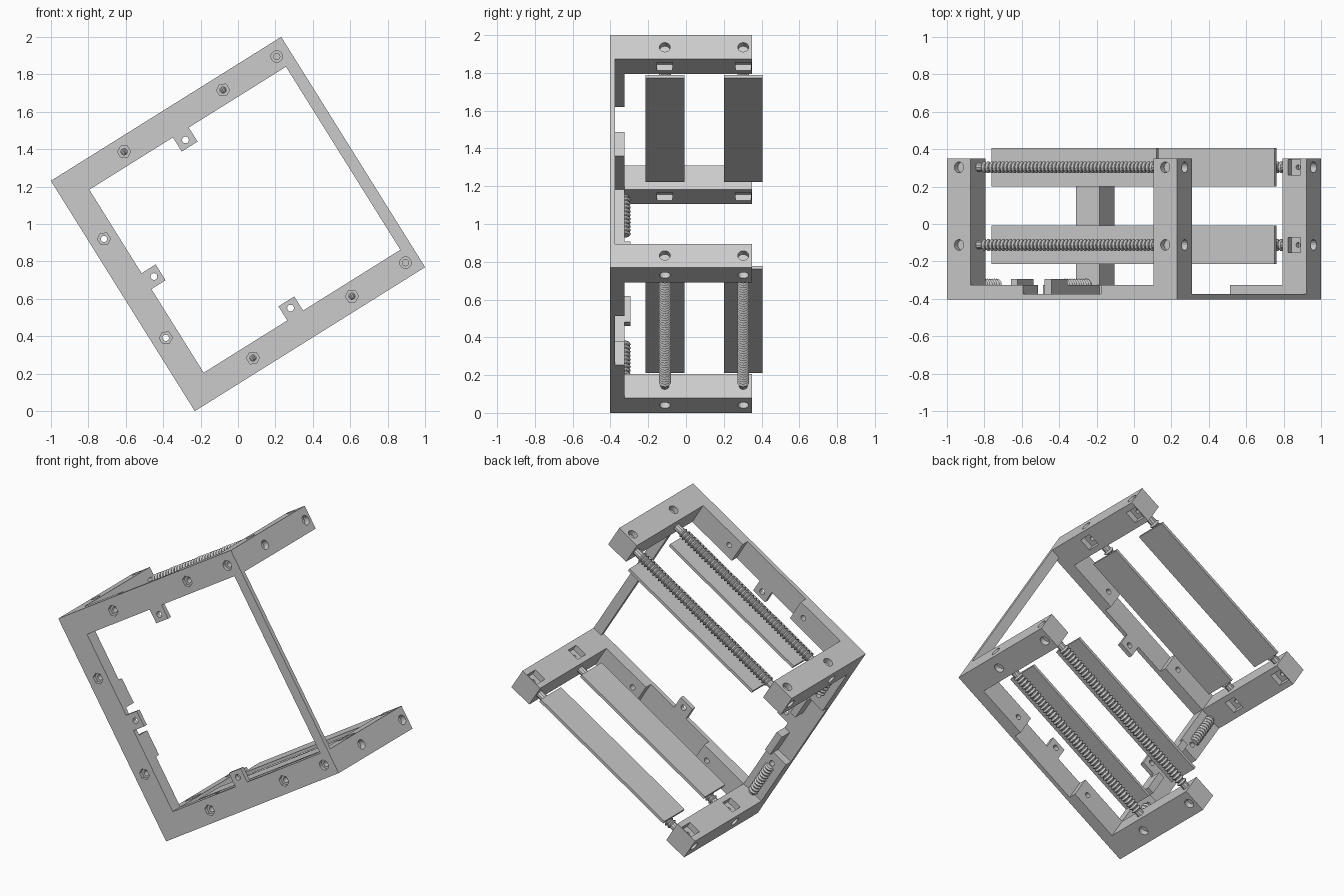
import bpy
import bmesh
from math import radians, pi
from mathutils import Matrix, Vector

cube = bpy.data.objects.get("Cube")
if cube:
    bpy.data.objects.remove(cube, do_unlink=True)

# Everything is laid out square, then tilted about the depth axis
TILT = Matrix.Translation((0, 0, 1)) @ Matrix.Rotation(radians(-32), 4, 'Y')
H, IN = 0.726, 0.577          # outer and inner half size of the frame
MID = 0.65                    # centre line of the bars
FRONT, THIN, THICK, BACK = -0.403, -0.375, -0.325, 0.35
ROWS = (-0.112, 0.303)        # depth of the two rod rows

grey = bpy.data.materials.new("light grey")
grey.use_nodes = True
COLOUR = (0.6, 0.6, 0.6, 1)
grey.diffuse_color = COLOUR
grey.node_tree.nodes["Principled BSDF"].inputs["Base Color"].default_value = COLOUR


def finish(name, bm):
    bmesh.ops.recalc_face_normals(bm, faces=bm.faces)
    mesh = bpy.data.meshes.new(name)
    bm.to_mesh(mesh)
    bm.free()
    mesh.transform(TILT)
    mesh.materials.append(grey)
    obj = bpy.data.objects.new(name, mesh)
    bpy.context.collection.objects.link(obj)
    return obj


def add_box(bm, xs, ys, zs):
    lo, hi = Vector((xs[0], ys[0], zs[0])), Vector((xs[1], ys[1], zs[1]))
    m = Matrix.Translation((lo + hi) / 2) @ Matrix.Diagonal((*(hi - lo), 1))
    bmesh.ops.create_cube(bm, size=1, matrix=m)


def add_cyl(bm, start, end, r1, r2=None, sides=16):
    a, b = Vector(start), Vector(end)
    m = Matrix.Translation((a + b) / 2) @ (b - a).to_track_quat('Z', 'Y').to_matrix().to_4x4()
    bmesh.ops.create_cone(bm, cap_ends=True, segments=sides, radius1=r1,
                          radius2=r1 if r2 is None else r2, depth=(b - a).length, matrix=m)


# Cutters: narrow bores, and wider recesses for nuts and screw heads
bores, recesses = bmesh.new(), bmesh.new()
for s in (-1, 1):
    spots = [(s * 0.312, MID), (s * 0.312, -MID), (-MID, s * 0.312)]
    for x, z in spots:
        add_cyl(bores, (x, -0.5, z), (x, -0.2, z), 0.017)
        add_cyl(recesses, (x, -0.45, z), (x, FRONT + 0.02, z), 0.035, sides=6)
    add_cyl(bores, (MID, -0.45, s * MID), (MID, -0.34, s * MID), 0.017)
    add_cyl(recesses, (MID, -0.45, s * MID), (MID, FRONT + 0.02, s * MID), 0.031)
    for t in (-1, 1):
        for y in ROWS:
            add_cyl(recesses, (s * 0.69, y, t * MID), (s * 0.8, y, t * MID), 0.029)
            add_cyl(recesses, (s * MID, y, t * 0.69), (s * MID, y, t * 0.8), 0.029)
            add_box(recesses, (s * MID - 0.04, s * MID + 0.04), (y - 0.041, y + 0.041),
                    sorted((t * 0.54, t * 0.615)))
            add_cyl(bores, (s * MID, y, t * 0.6), (s * MID, y, t * 0.64), 0.013)
for x, z in ((0, 0.53), (0, -0.53), (-0.53, 0)):
    add_cyl(bores, (x, -0.5, z), (x, -0.3, z), 0.018)
cutters = [finish("bore_cutter", bores), finish("recess_cutter", recesses)]
for c in cutters:
    c.hide_render = True
    c.hide_viewport = True
    c.display_type = 'WIRE'


def box(name, xs, ys, zs, cut=True):
    bm = bmesh.new()
    add_box(bm, sorted(xs), ys, sorted(zs))
    obj = finish(name, bm)
    if cut:
        for c in cutters:
            mod = obj.modifiers.new("cut", 'BOOLEAN')
            mod.operation = 'DIFFERENCE'
            mod.solver = 'EXACT'
            mod.object = c
    return obj


# Corner legs
for s, side in ((-1, "right"), (1, "left")):
    for t, level in ((-1, "lower"), (1, "upper")):
        box(f"{level}_{side}_leg", (s * IN, s * H), (FRONT, BACK), (t * IN, t * H))

# Front bars: thick ends, thin middle and a drilled tab
N = 0.245
for t, level in ((-1, "lower"), (1, "upper")):
    zs = (t * IN, t * H)
    box(f"{level}_bar_middle", (-N, N), (FRONT, THIN), zs)
    box(f"{level}_tab", (-0.05, 0.05), (FRONT, THIN), (t * 0.488, t * IN))
    for s, side in ((-1, "right"), (1, "left")):
        box(f"{level}_bar_{side}_end", (s * N, s * IN), (FRONT, THICK), zs)
    box(f"side_bar_{level}_end", (-H, -IN), (FRONT, THICK), (t * N, t * IN))
    # Raised stop blocks behind the side bar
    box(f"{level}_stop_block", (-0.62, -IN), (THIN, -0.295), (t * 0.09, t * 0.25), cut=False)
box("side_bar_middle", (-H, -IN), (FRONT, THIN), (-N, N))
box("side_tab", (-IN, -0.488), (FRONT, THIN), (-0.05, 0.05))
box("slim_bar", (0.663, H), (FRONT, THIN), (-IN, IN), cut=False)


# Threaded rods: a core with evenly spaced ridges
def rod(name, start, end, stub, radius=0.033, pitch=0.0235):
    a, b = Vector(start), Vector(end)
    d = (b - a).normalized()
    bm = bmesh.new()
    add_cyl(bm, a, b, radius * 0.7, sides=10)
    count = int(((b - a).length - 2 * stub) / pitch)
    for i in range(count):
        p = a + d * (stub + pitch * i)
        q = p + d * pitch * 0.4
        add_cyl(bm, p, q, radius * 0.72, radius, sides=10)
        add_cyl(bm, q, q + d * pitch * 0.4, radius, radius * 0.72, sides=10)
    finish(name, bm)


for t, level in ((-1, "lower"), (1, "upper")):
    for y, row in zip(ROWS, ("front", "back")):
        rod(f"{level}_{row}_rod", (-0.585, y, t * MID), (0.585, y, t * MID), 0.04)
        box(f"{level}_{row}_plate", (-0.52, 0.52), (y - 0.103, y + 0.103),
            (t * 0.587, t * 0.606), cut=False)
    rod(f"{level}_side_screw", (-MID, THICK, t * 0.335), (-MID, THICK, t * 0.58), 0.0)
